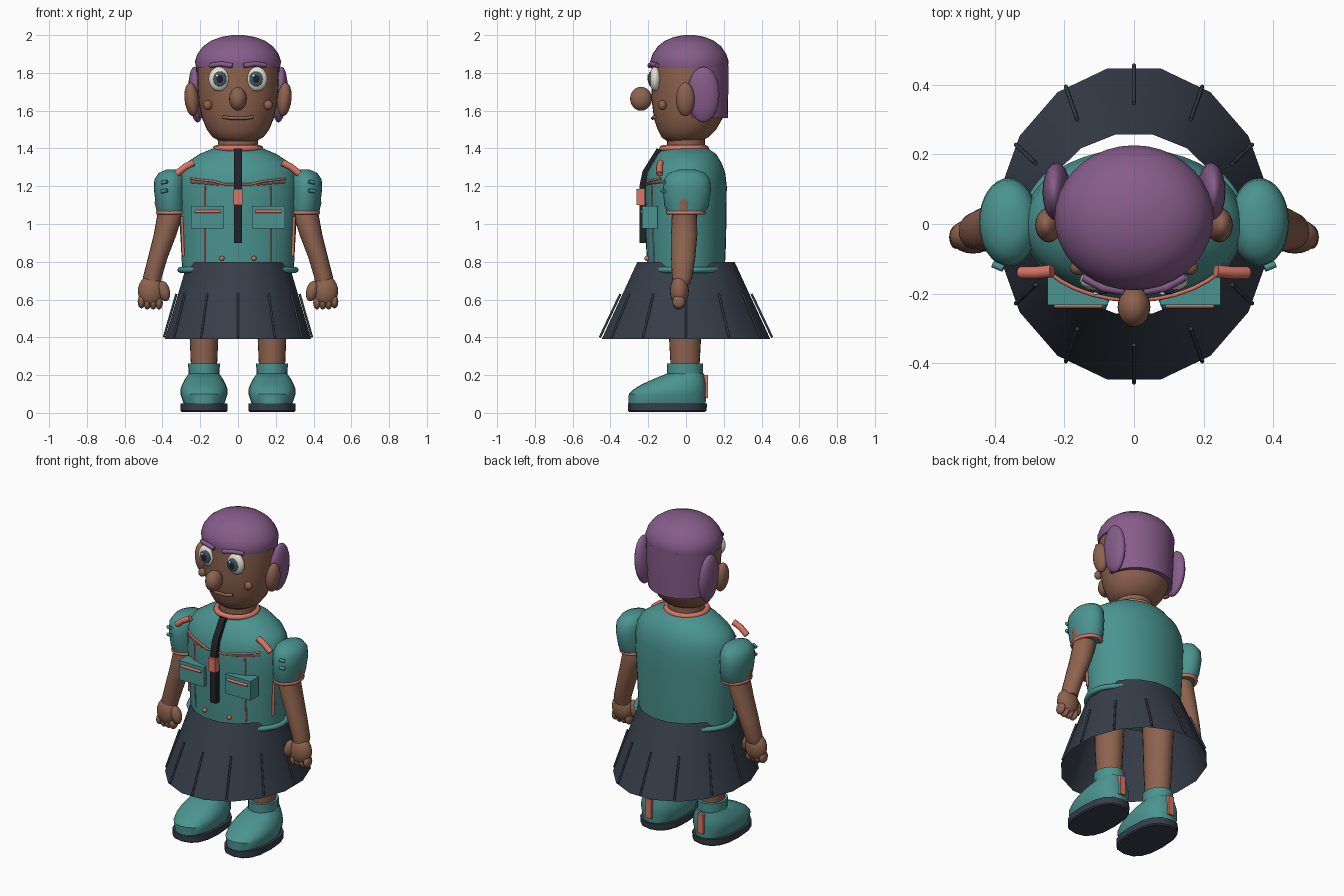
import bpy, bmesh, math
from mathutils import Vector

if "Cube" in bpy.data.objects:
    bpy.data.objects.remove(bpy.data.objects["Cube"])


def material(name, rgb):
    m = bpy.data.materials.new(name)
    m.diffuse_color = (*rgb, 1)
    m.use_nodes = True
    m.node_tree.nodes["Principled BSDF"].inputs["Base Color"].default_value = m.diffuse_color
    return m


TEAL = material("teal cloth", (.069, .296, .279))
SKIN = material("brown skin", (.270, .124, .076))
HAIR = material("purple hair", (.240, .108, .255))
DARK = material("slate cloth", (.037, .048, .068))
CORAL = material("coral trim", (.700, .180, .127))
CREAM = material("cream eye", (.75, .75, .65))
IRIS = material("blue grey iris", (.05, .10, .14))
BLACK = material("black", (.014, .016, .021))


def finish(bm, name, mat):
    bmesh.ops.recalc_face_normals(bm, faces=bm.faces)
    me = bpy.data.meshes.new(name)
    bm.to_mesh(me)
    bm.free()
    me.materials.append(mat)
    ob = bpy.data.objects.new(name, me)
    bpy.context.collection.objects.link(ob)
    return ob


def loft(name, mat, rings, n=32, power=2.0, caps=True, offset=0.0, keep_back=None):
    """Rings are (z, centre x, centre y, radius x, radius y)."""
    bm = bmesh.new()
    loops = []
    for z, cx, cy, rx, ry in rings:
        loop = []
        for i in range(n):
            a = 2 * math.pi * (i + offset) / n
            c, s = math.cos(a), math.sin(a)
            e = 2 / power
            loop.append(bm.verts.new((cx + rx * math.copysign(abs(c) ** e, c),
                                      cy + ry * math.copysign(abs(s) ** e, s), z)))
        loops.append(loop)
    for a, b in zip(loops, loops[1:]):
        for i in range(n):
            j = (i + 1) % n
            bm.faces.new((a[i], a[j], b[j], b[i]))
    if caps:
        bm.faces.new(loops[0])
        bm.faces.new(loops[-1])
    if keep_back is not None:
        bmesh.ops.bisect_plane(bm, geom=bm.verts[:] + bm.edges[:] + bm.faces[:],
                               plane_co=(0, keep_back, 0), plane_no=(0, -1, 0), clear_outer=True)
    return finish(bm, name, mat)


def ball(name, mat, centre, radii, tilt=0.0, seg=20):
    bm = bmesh.new()
    bmesh.ops.create_uvsphere(bm, u_segments=seg, v_segments=seg // 2 + 2, radius=1)
    ob = finish(bm, name, mat)
    ob.location, ob.scale, ob.rotation_euler = centre, radii, (0, tilt, 0)
    return ob


def box(name, mat, lo, hi):
    bm = bmesh.new()
    bmesh.ops.create_cube(bm, size=1)
    for v in bm.verts:
        v.co = Vector([(l + h) / 2 + c * (h - l) for l, h, c in zip(lo, hi, v.co)])
    return finish(bm, name, mat)


def tube(name, mat, points, r, closed=False):
    cu = bpy.data.curves.new(name, 'CURVE')
    cu.dimensions = '3D'
    cu.bevel_depth, cu.bevel_resolution, cu.use_fill_caps = r, 2, True
    sp = cu.splines.new('POLY')
    sp.points.add(len(points) - 1)
    for p, co in zip(sp.points, points):
        p.co = (*co, 1)
    sp.use_cyclic_u = closed
    cu.materials.append(mat)
    ob = bpy.data.objects.new(name, cu)
    bpy.context.collection.objects.link(ob)
    return ob


def arc(cx, cy, z, rx, ry, a0=0, a1=360, n=28):
    count = n if a1 - a0 == 360 else n + 1
    angles = [math.radians(a0 + (a1 - a0) * i / n) for i in range(count)]
    return [(cx + rx * math.cos(a), cy + ry * math.sin(a), z) for a in angles]


def chest_y(x):
    return -.217 * math.sqrt(max(0, 1 - (x / .315) ** 2))


# Skirt with pleats
loft("skirt", DARK, [(.39, 0, 0, .395, .455), (.80, 0, 0, .272, .262)], n=16, caps=False, offset=.5)
for i in range(12):
    a = math.radians(30 * i)
    tube("pleat", DARK, [(math.sin(a) * rx, math.cos(a) * ry, z)
                         for rx, ry, z in ((.392, .456, .40), (.326, .347, .63))], .006)

# Jacket body
loft("torso", TEAL, [(.75, 0, 0, .295, .205), (.90, 0, 0, .303, .212), (1.10, 0, 0, .315, .215),
                     (1.20, 0, 0, .318, .216), (1.27, 0, 0, .308, .208), (1.32, 0, .005, .28, .185),
                     (1.37, 0, .005, .205, .155), (1.405, 0, 0, .12, .11)], n=40)
tube("collar", CORAL, arc(0, -.01, 1.40, .117, .115), .017, True)
loft("neck", SKIN, [(1.37, 0, 0, .108, .10), (1.50, 0, 0, .105, .10)])

# Zip strip, following the chest
side = [(-.247, .90), (-.247, 1.20), (-.23, 1.28), (-.155, 1.40),
        (-.12, 1.39), (-.18, 1.27), (-.20, 1.20), (-.20, .90)]
bm = bmesh.new()
face = bm.faces.new([bm.verts.new((-.02, y, z)) for y, z in side])
new = bmesh.ops.extrude_face_region(bm, geom=[face])["geom"]
bmesh.ops.translate(bm, vec=(.04, 0, 0), verts=[v for v in new if isinstance(v, bmesh.types.BMVert)])
finish(bm, "zip_strip", BLACK)
box("zip_pull", CORAL, (-.023, -.262, 1.10), (.023, -.22, 1.185))

for s in (-1, 1):
    # Jacket trim
    box("pocket", TEAL, tuple((min(s * .075, s * .248), -.232, .975)),
        (max(s * .075, s * .248), -.15, 1.095))
    tube("pocket_slit", CORAL, [(s * .09, -.234, 1.066), (s * .23, -.234, 1.066)], .008)
    tube("chest_piping", CORAL, [(s * x, chest_y(x) - .002, 1.21 + .12 * x * (x > .1))
                                 for x in (.02, .07, .12, .17, .21, .25)], .006)
    tube("chest_piping_low", CORAL, [(s * x, chest_y(x) - .002, 1.20 + .08 * x)
                                     for x in (.10, .15, .20, .25)], .004)
    tube("front_seam", CORAL, [(s * .175, -.167, .80), (s * .175, -.173, .95), (s * .175, -.18, 1.20)], .005)
    tube("side_seam", CORAL, [(s * .290, -.065, .83), (s * .297, -.07, 1.04)], .008)
    ball("snap_button", CORAL, (s * .085, -.208, .818), (.013, .013, .013), seg=12)
    tube("hem", TEAL, [(s * x, y, z) for x, y, z in arc(0, .005, .757, .305, .215, -50, 45)], .016)
    tube("shoulder_tab", CORAL, [(s * .235, -.135, 1.325), (s * .28, -.14, 1.302),
                                 (s * .325, -.14, 1.265)], .018)

    # Sleeve and arm
    loft("sleeve", TEAL, [(1.055, s * .352, 0, .075, .098), (1.10, s * .355, .003, .080, .118),
                          (1.18, s * .36, .005, .085, .127), (1.235, s * .36, .005, .083, .122),
                          (1.27, s * .355, .005, .065, .095), (1.288, s * .35, .005, .03, .045)])
    tube("sleeve_trim", CORAL, arc(s * .352, 0, 1.06, .072, .095), .011, True)
    for z in (1.225, 1.178):
        tube("sleeve_stud", TEAL, [(s * .375, -.128, z), (s * .405, -.115, z - .006)], .010)
    loft("arm", SKIN, [(1.17, s * .408, -.008, .03, .02), (1.11, s * .375, -.008, .066, .055),
                       (1.05, s * .36, -.008, .067, .066), (.94, s * .387, -.01, .060, .070),
                       (.82, s * .425, -.015, .052, .064), (.72, s * .453, -.02, .050, .054),
                       (.68, s * .455, -.025, .045, .045)], n=20)
    ball("palm", SKIN, (s * .462, -.035, .645), (.068, .05, .082))
    ball("thumb", SKIN, (s * .392, -.05, .645), (.032, .032, .055), s * .25, 14)
    for k in range(4):
        ball("finger", SKIN, (s * (.418 + .031 * k), -.038, .583 + .006 * (k == 3)),
             (.020, .034, .036), seg=12)

    # Leg and shoe
    x = s * .18
    loft("leg", SKIN, [(.22, x, -.005, .068, .075), (.40, x, -.005, .076, .085),
                       (.80, x, 0, .09, .10)], n=24)
    loft("sole", DARK, [(.005, x, -.10, .118, .20), (.012, x, -.10, .125, .208),
                        (.05, x, -.098, .125, .210)], n=16, power=2.5)
    loft("shoe", TEAL, [(.05, x, -.10, .108, .204), (.10, x, -.098, .125, .205),
                        (.125, x, -.085, .124, .192), (.15, x, -.065, .116, .172),
                        (.18, x, -.035, .100, .135), (.208, x, -.002, .080, .098)], n=24, power=2.3)
    loft("ankle_cuff", TEAL, [(.19, x, -.005, .082, .094), (.262, x, -.005, .084, .095)], n=20)
    box("heel_tab", CORAL, (x - .02, .085, .08), (x + .02, .117, .20))

    # Face details
    ball("ear", SKIN, (s * .245, -.003, 1.66), (.038, .05, .09), s * .1)
    ball("side_hair", HAIR, (s * .222, .092, 1.685), (.040, .085, .148), s * .06)
    ball("eye", CREAM, (s * .10, -.163, 1.768), (.056, .032, .065))
    ball("iris", IRIS, (s * .096, -.188, 1.768), (.036, .012, .040))
    ball("pupil", BLACK, (s * .096, -.195, 1.768), (.020, .008, .023), seg=14)
    ball("eye_glint", CREAM, (s * .096 - .014, -.199, 1.785), (.008, .006, .008), seg=10)
    tube("eyebrow", HAIR, [(s * .03, -.192, 1.838), (s * .09, -.182, 1.848),
                           (s * .145, -.152, 1.840)], .013)
    ball("cheek_bump", SKIN, (s * .16, -.125, 1.63), (.024, .022, .026), seg=14)

# Head
loft("head", SKIN, [(1.435, 0, -.01, .09, .085), (1.46, 0, -.005, .135, .125),
                    (1.50, 0, .005, .165, .155), (1.56, 0, .012, .19, .182),
                    (1.65, 0, .014, .208, .195), (1.75, 0, .015, .215, .198),
                    (1.86, 0, .015, .215, .198)], n=36)
ball("nose", SKIN, (0, -.238, 1.663), (.047, .058, .063))
tube("mouth", SKIN, [(-.08, -.166, 1.567), (-.04, -.177, 1.560), (.04, -.177, 1.560),
                     (.08, -.166, 1.567)], .009)

# Hair cap and back
loft("hair_cap", HAIR, [(1.825, 0, .018, .222, .203), (1.86, 0, .018, .228, .208),
                        (1.90, 0, .018, .215, .195), (1.94, 0, .018, .185, .168),
                        (1.97, 0, .018, .143, .130), (1.99, 0, .018, .09, .082),
                        (2.0, 0, .018, .03, .028)], n=36)
loft("hair_back", HAIR, [(1.56, 0, .018, .207, .203), (1.70, 0, .018, .219, .206),
                         (1.84, 0, .018, .222, .206)], n=36, keep_back=.03)

# Smooth shading with sharp edges kept
bpy.ops.object.select_all(action='DESELECT')
for ob in bpy.context.scene.objects:
    if ob.type == 'MESH':
        ob.select_set(True)
        bpy.context.view_layer.objects.active = ob
bpy.ops.object.shade_smooth_by_angle(angle=math.radians(40))
